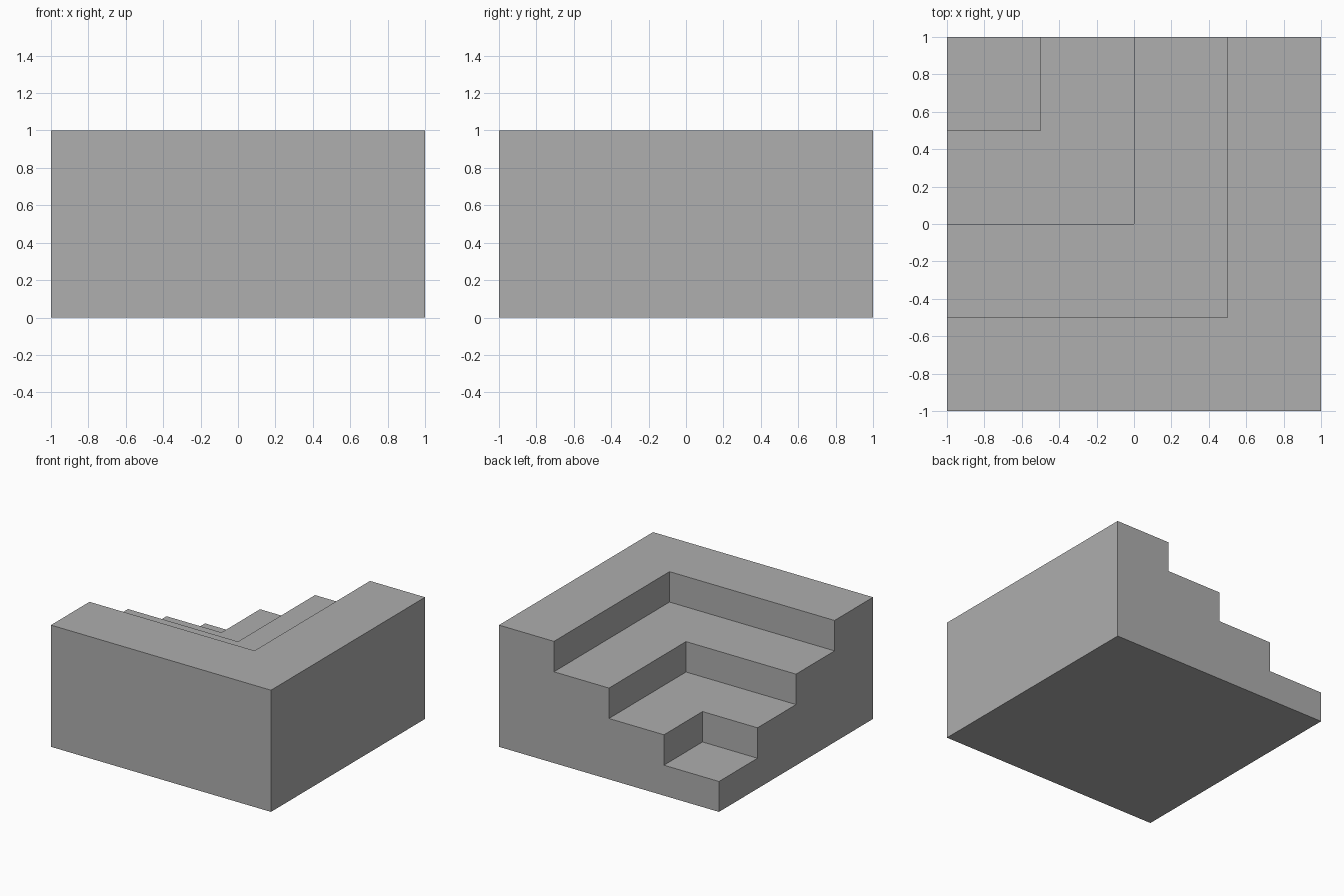
import bpy
import bmesh

default_cube = bpy.data.objects.get("Cube")
if default_cube:
    bpy.data.objects.remove(default_cube, do_unlink=True)

STEPS = 4
RUN = 2 / STEPS      # tread depth
RISE = 1 / STEPS     # riser height

grey = bpy.data.materials.new("mid_grey")
grey.use_nodes = True
colour = (0.425, 0.425, 0.425, 1)
grey.diffuse_color = colour
grey.node_tree.nodes["Principled BSDF"].inputs["Base Color"].default_value = colour

bm = bmesh.new()


def face(points):
    bm.faces.new([bm.verts.new(p) for p in points])


# Treads and risers: each step is an L around the low corner at -x, +y
for i in range(STEPS):
    z = (i + 1) * RISE
    inner, outer = i * RUN, (i + 1) * RUN
    xi, yi = -1 + inner, 1 - inner
    xo, yo = -1 + outer, 1 - outer
    if i == 0:
        face([(-1, yo, z), (xo, yo, z), (xo, 1, z), (-1, 1, z)])
    else:
        face([(-1, yo, z), (xo, yo, z), (xo, 1, z),
              (xi, 1, z), (xi, yi, z), (-1, yi, z)])
        low = z - RISE
        face([(xi, yi, low), (xi, 1, low), (xi, 1, z), (xi, yi, z)])
        face([(-1, yi, low), (xi, yi, low), (xi, yi, z), (-1, yi, z)])

# Stepped side profile, shared by the back and the -x end
profile = [(0, 0)]
for i in range(STEPS):
    z = (i + 1) * RISE
    profile += [(i * RUN, z), ((i + 1) * RUN, z)]
profile.append((2, 0))
face([(-1 + d, 1, z) for d, z in profile])
face([(-1, 1 - d, z) for d, z in profile])

# Plain outer walls and underside
face([(-1, -1, 0), (1, -1, 0), (1, -1, 1), (-1, -1, 1)])
face([(1, -1, 0), (1, 1, 0), (1, 1, 1), (1, -1, 1)])
face([(-1, -1, 0), (-1, 1, 0), (1, 1, 0), (1, -1, 0)])

bmesh.ops.remove_doubles(bm, verts=bm.verts[:], dist=0.0001)
bmesh.ops.recalc_face_normals(bm, faces=bm.faces[:])

mesh = bpy.data.meshes.new("inner_corner_stairs")
bm.to_mesh(mesh)
bm.free()
mesh.materials.append(grey)
stairs = bpy.data.objects.new("inner_corner_stairs", mesh)
bpy.context.collection.objects.link(stairs)
